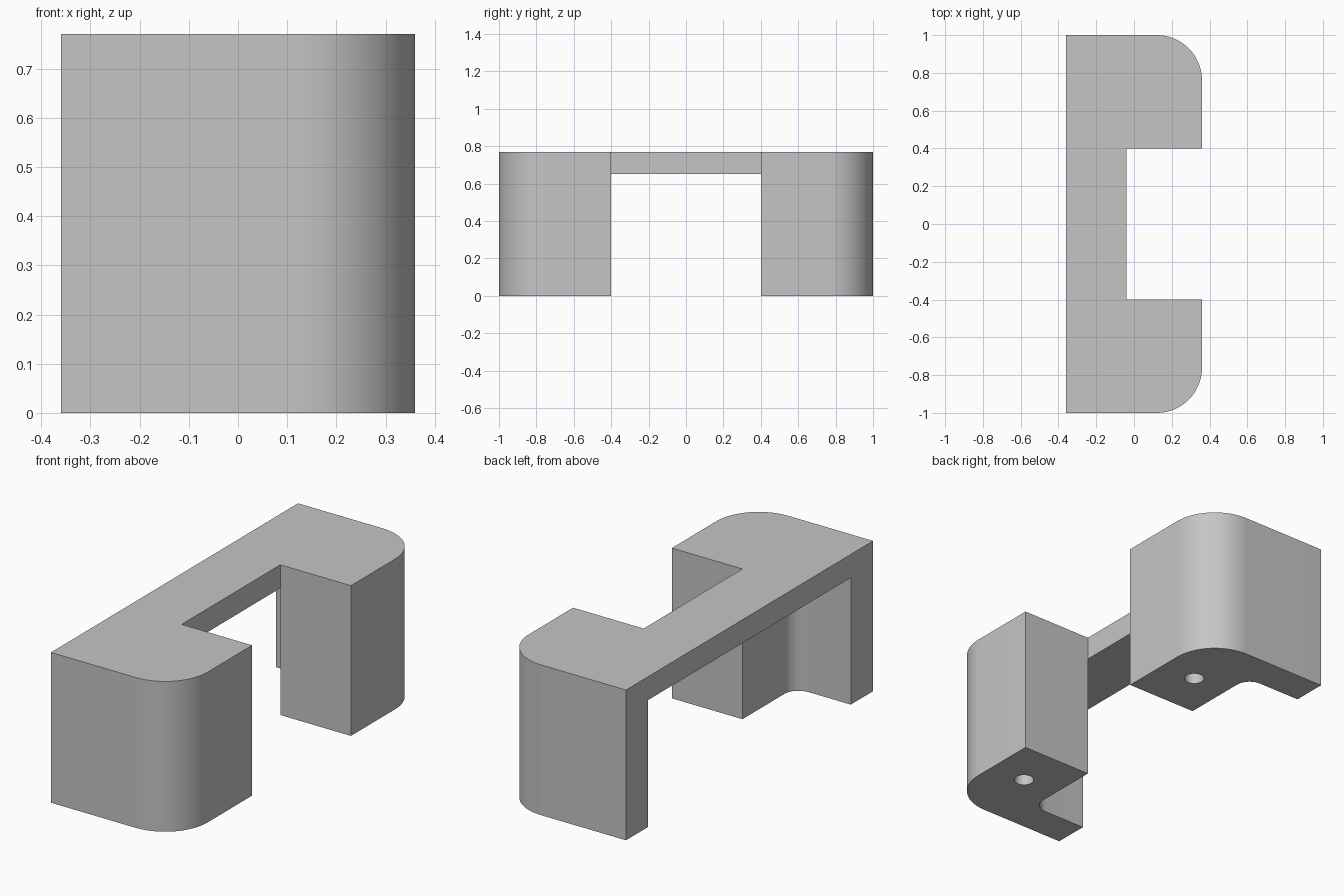
import bpy
import bmesh
from math import cos, sin, pi

# Main dimensions
HALF_X, HALF_Y, HEIGHT = 0.36, 1.0, 0.77
BRIDGE_X = -0.04      # outer face of the bridge and inner face of the legs
LEG_Y = 0.40          # inner side of each leg
WALL_Y = 0.82         # inner side of each end wall
CEILING = 0.65        # underside of the bridge
OUTER_R, INNER_R = 0.24, 0.08

cube = bpy.data.objects.get("Cube")
if cube:
    bpy.data.objects.remove(cube, do_unlink=True)

grey = bpy.data.materials.new("plain_grey")
grey.use_nodes = True
colour = (0.56, 0.56, 0.56, 1.0)
grey.diffuse_color = colour
grey.node_tree.nodes["Principled BSDF"].inputs["Base Color"].default_value = colour


def arc(cx, cy, r, start, end, steps):
    """Points along a circular arc."""
    return [(cx + r * cos(start + (end - start) * i / steps),
             cy + r * sin(start + (end - start) * i / steps))
            for i in range(steps + 1)]


def mirrored(half):
    """Complete an anticlockwise outline from its +y half."""
    return half + [(x, -y) for x, y in reversed(half)]


def prism(name, outline, z0, z1):
    """Extrude a flat outline from z0 to z1."""
    bm = bmesh.new()
    face = bm.faces.new([bm.verts.new((x, y, z0)) for x, y in outline])
    top = bmesh.ops.extrude_face_region(bm, geom=[face])["geom"]
    for v in top:
        if isinstance(v, bmesh.types.BMVert):
            v.co.z = z1
    bmesh.ops.recalc_face_normals(bm, faces=bm.faces)
    mesh = bpy.data.meshes.new(name)
    bm.to_mesh(mesh)
    bm.free()
    mesh.materials.append(grey)
    obj = bpy.data.objects.new(name, mesh)
    bpy.context.collection.objects.link(obj)
    return obj


# C-shaped body with rounded outer corners
body = prism("bracket_body", mirrored(
    [(BRIDGE_X, LEG_Y), (HALF_X, LEG_Y)]
    + arc(HALF_X - OUTER_R, HALF_Y - OUTER_R, OUTER_R, 0, pi / 2, 20)
    + [(-HALF_X, HALF_Y)]), 0, HEIGHT)

# Cavity under the bridge, with rounded inner corners
cutters = [prism("cavity_cutter", mirrored(
    arc(BRIDGE_X - INNER_R, WALL_Y - INNER_R, INNER_R, 0, pi / 2, 12)
    + [(-HALF_X - 0.2, WALL_Y)]), -0.2, CEILING)]

# Blind screw hole in the base of each leg
for side in (-1, 1):
    cutters.append(prism("hole_cutter", arc(0.16, side * 0.65, 0.048, 0, 2 * pi, 32)[:-1],
                         -0.2, 0.4))

bpy.ops.object.select_all(action="DESELECT")
body.select_set(True)
bpy.context.view_layer.objects.active = body
for cutter in cutters:
    cutter.hide_render = True
    mod = body.modifiers.new("cut", "BOOLEAN")
    mod.operation = "DIFFERENCE"
    mod.solver = "EXACT"
    mod.object = cutter
    bpy.ops.object.modifier_apply(modifier=mod.name)
    bpy.data.objects.remove(cutter, do_unlink=True)

bpy.ops.object.shade_smooth_by_angle(angle=pi / 6)
